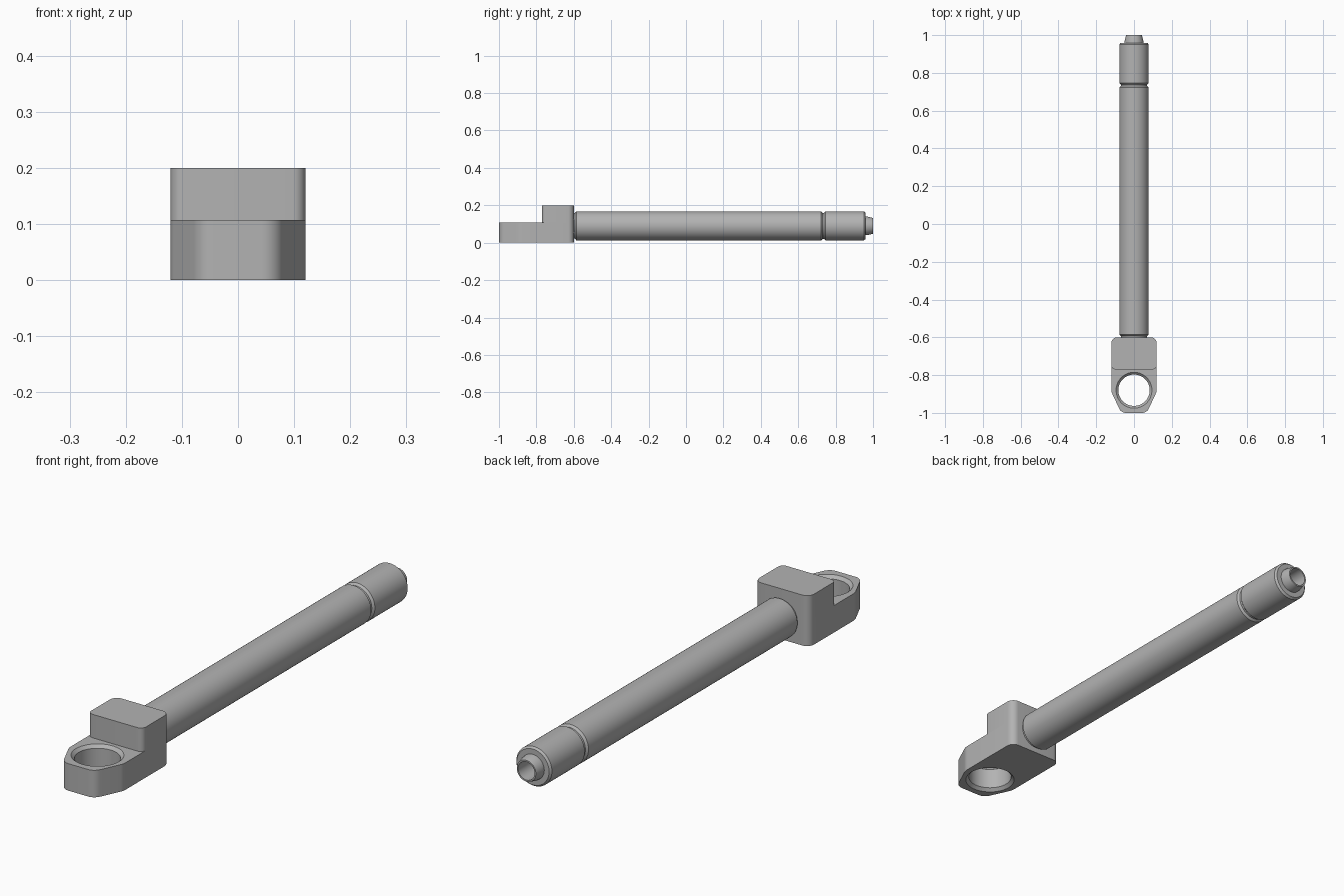
import bpy, bmesh
from math import cos, sin, pi, tan
from mathutils import Vector, Matrix

old = bpy.data.objects.get("Cube")
if old:
    bpy.data.objects.remove(old, do_unlink=True)

steel = bpy.data.materials.new("satin grey")
steel.use_nodes = True
grey = (0.45, 0.45, 0.45, 1)
steel.diffuse_color = grey
steel.node_tree.nodes["Principled BSDF"].inputs["Base Color"].default_value = grey

AXIS_Z = 0.09          # height of the shaft axis
HOLE_Y = -0.88         # centre of the eye


def finish(name, bm):
    bmesh.ops.recalc_face_normals(bm, faces=bm.faces[:])
    mesh = bpy.data.meshes.new(name)
    bm.to_mesh(mesh)
    bm.free()
    mesh.materials.append(steel)
    ob = bpy.data.objects.new(name, mesh)
    bpy.context.collection.objects.link(ob)
    return ob


def smooth(ob):
    bpy.ops.object.select_all(action='DESELECT')
    ob.select_set(True)
    bpy.context.view_layer.objects.active = ob
    bpy.ops.object.shade_smooth_by_angle(angle=pi / 7)


def lathe(name, profile, matrix, sides=64):
    """Turn (radius, height) points about z; both ends are closed."""
    bm = bmesh.new()
    rings = [[bm.verts.new((r * cos(2 * pi * i / sides), r * sin(2 * pi * i / sides), h))
              for i in range(sides)] for r, h in profile]
    for a, b in zip(rings, rings[1:]):
        for i in range(sides):
            j = (i + 1) % sides
            bm.faces.new((a[i], a[j], b[j], b[i]))
    bm.faces.new(rings[0])
    bm.faces.new(rings[-1])
    bm.transform(matrix)
    return finish(name, bm)


def rounded(corners, steps=8):
    """Outline with every (x, y, radius) corner replaced by an arc."""
    out = []
    n = len(corners)
    for i, (x, y, r) in enumerate(corners):
        p = Vector((x, y))
        a = (Vector(corners[i - 1][:2]) - p).normalized()
        b = (Vector(corners[(i + 1) % n][:2]) - p).normalized()
        half = a.angle(b) / 2
        centre = p + (a + b).normalized() * (r / sin(half))
        start = p + a * (r / tan(half)) - centre
        end = p + b * (r / tan(half)) - centre
        sweep = start.angle_signed(end)
        for k in range(steps + 1):
            t = -sweep * k / steps
            out.append(centre + Vector((start.x * cos(t) - start.y * sin(t),
                                        start.x * sin(t) + start.y * cos(t))))
    return out


def prism(name, outline, z0, z1):
    bm = bmesh.new()
    base = bm.faces.new([bm.verts.new((p.x, p.y, z0)) for p in outline])
    top = bmesh.ops.extrude_face_region(bm, geom=[base])["geom"]
    bmesh.ops.translate(bm, vec=(0, 0, z1 - z0),
                        verts=[g for g in top if isinstance(g, bmesh.types.BMVert)])
    return finish(name, bm)


# Eye plate with tapered nose and a chamfered through hole
nose = [(0.12, -0.6, 0.03), (0.12, -0.888, 0.06), (0.068, -1, 0.04)]
mirrored = [(-x, y, r) for x, y, r in reversed(nose)]
plate = prism("eye_plate", rounded(nose + mirrored), 0, 0.107)
cutter = lathe("eye_cutter",
               [(0.107, -0.012), (0.083, 0.012), (0.083, 0.095), (0.107, 0.119)],
               Matrix.Translation((0, HOLE_Y, 0)))
cutter.hide_render = True
cut = plate.modifiers.new("eye_hole", 'BOOLEAN')
cut.operation = 'DIFFERENCE'
cut.solver = 'EXACT'
cut.object = cutter
bpy.context.view_layer.objects.active = plate
bpy.ops.object.modifier_apply(modifier=cut.name)
bpy.data.objects.remove(cutter, do_unlink=True)

# Raised block that carries the shaft
block_corners = [(0.12, -0.6, 0.03), (0.12, -0.77, 0.022),
                 (-0.12, -0.77, 0.022), (-0.12, -0.6, 0.03)]
block = prism("clamp_block", rounded(block_corners), 0.107, 0.2)

# Shaft parts are turned about y
along_y = Matrix.Translation((0, 0, AXIS_Z)) @ Matrix.Rotation(-pi / 2, 4, 'X')
R = 0.078
shaft = lathe("shaft", [(0.068, -0.61), (0.068, -0.594), (R, -0.586), (R, 0.722),
                        (0.07, 0.73), (0.07, 0.74)], along_y)
sleeve = lathe("end_sleeve", [(0.07, 0.738), (R, 0.746), (R, 0.951), (0.071, 0.959),
                              (0.05, 0.959), (0.049, 0.972), (0.042, 1.0),
                              (0.036, 1.0), (0.036, 0.8)], along_y)

for ob in (plate, block, shaft, sleeve):
    smooth(ob)
